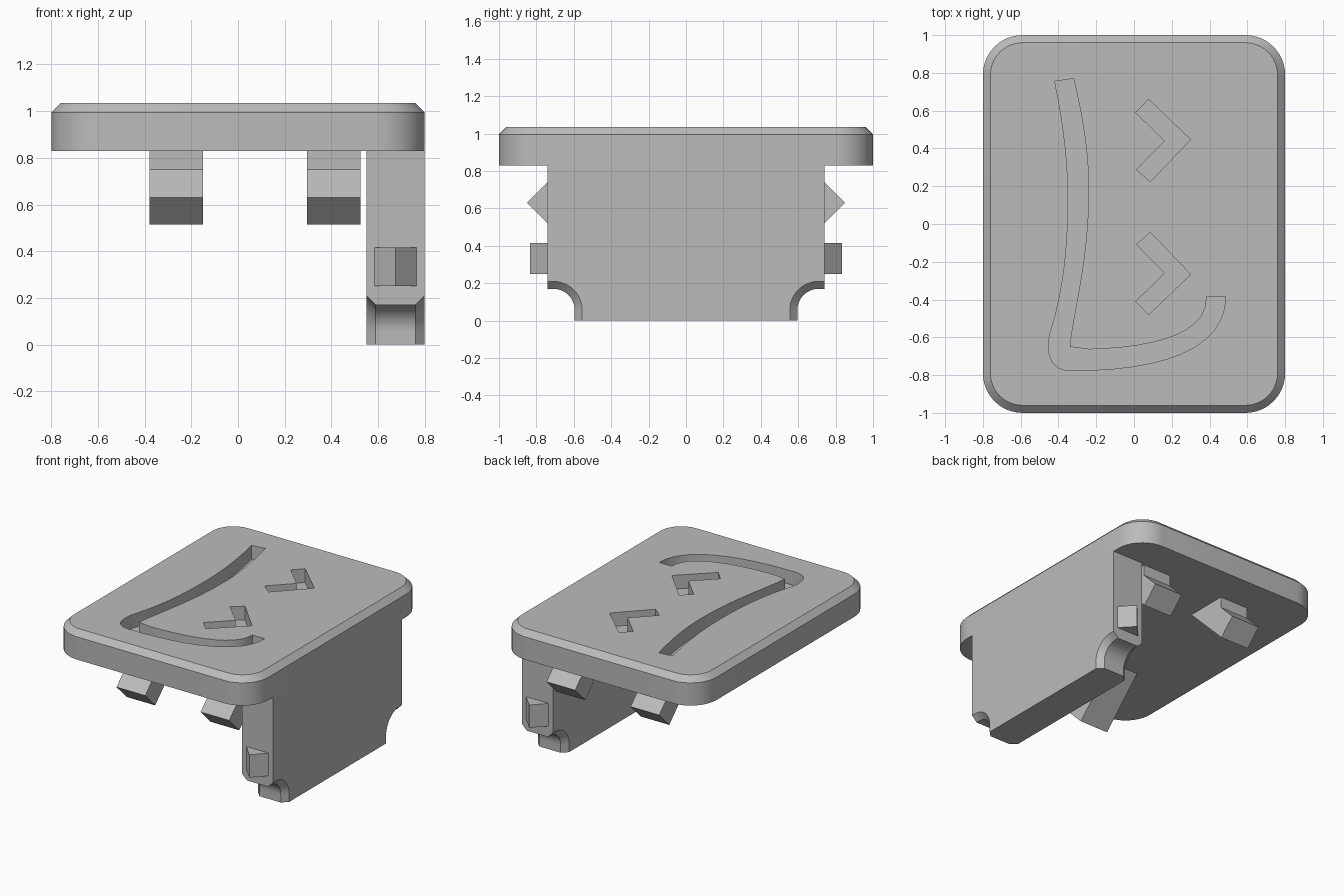
import bpy
import bmesh
from math import sin, cos, pi, radians
from mathutils import Vector
from mathutils.geometry import interpolate_bezier

cube = bpy.data.objects.get("Cube")
if cube:
    bpy.data.objects.remove(cube, do_unlink=True)

grey = bpy.data.materials.new("plain_grey")
grey.use_nodes = True
grey.diffuse_color = (0.5, 0.5, 0.5, 1)
grey.node_tree.nodes["Principled BSDF"].inputs["Base Color"].default_value = (0.5, 0.5, 0.5, 1)


def loft(name, rings):
    """Skin a closed solid through rings of matching points."""
    bm = bmesh.new()
    loops = [[bm.verts.new(p) for p in ring] for ring in rings]
    n = len(loops[0])
    for a, b in zip(loops, loops[1:]):
        for i in range(n):
            j = (i + 1) % n
            bm.faces.new((a[i], a[j], b[j], b[i]))
    bm.faces.new(loops[0][::-1])
    bm.faces.new(loops[-1])
    bmesh.ops.recalc_face_normals(bm, faces=bm.faces)
    mesh = bpy.data.meshes.new(name)
    bm.to_mesh(mesh)
    bm.free()
    mesh.materials.append(grey)
    obj = bpy.data.objects.new(name, mesh)
    bpy.context.collection.objects.link(obj)
    return obj


def prism_z(name, outline, z0, z1):
    return loft(name, [[(x, y, z) for x, y in outline] for z in (z0, z1)])


def prism_x(name, outline, x0, x1):
    return loft(name, [[(x, y, z) for y, z in outline] for x in (x0, x1)])


def bezier(*points):
    """Points along one cubic segment, without its end point."""
    p = [Vector((x, y, 0)) for x, y in points]
    return [(v.x, v.y) for v in interpolate_bezier(*p, 13)][:-1]


def select_only(obj):
    bpy.ops.object.select_all(action="DESELECT")
    obj.select_set(True)
    bpy.context.view_layer.objects.active = obj


# Top plate: rounded rectangle with a chamfered upper rim
TOP, UNDER, RIM = 1.035, 0.83, 0.04


def plate_ring(inset, z, radius=0.21):
    ring = []
    for k, (sx, sy) in enumerate([(1, 1), (-1, 1), (-1, -1), (1, -1)]):
        for i in range(13):
            a = (k + i / 12) * pi / 2
            r = radius - inset
            ring.append((sx * (0.8 - radius) + r * cos(a), sy * (1 - radius) + r * sin(a), z))
    return ring


plate = loft("top_plate", [plate_ring(0, UNDER), plate_ring(0, TOP - RIM), plate_ring(RIM, TOP)])

# Engraved mouth and two chevron eyes
mouth = (
    bezier((-0.42, 0.755), (-0.38, 0.57), (-0.355, 0.38), (-0.35, 0.2))
    + bezier((-0.35, 0.2), (-0.345, -0.1), (-0.37, -0.35), (-0.445, -0.58))
    + bezier((-0.445, -0.58), (-0.47, -0.7), (-0.43, -0.775), (-0.34, -0.775))
    + bezier((-0.34, -0.775), (0.15, -0.78), (0.485, -0.66), (0.485, -0.385))
    + [(0.485, -0.385)]
    + bezier((0.385, -0.385), (0.39, -0.61), (0.03, -0.665), (-0.325, -0.665))
    + bezier((-0.34, -0.65), (-0.33, -0.5), (-0.24, -0.2), (-0.24, 0.18))
    + bezier((-0.24, 0.18), (-0.24, 0.4), (-0.28, 0.6), (-0.32, 0.77))
    + [(-0.32, 0.77)]
)
eye = [(0.01, 0.59), (0.077, 0.66), (0.3, 0.447), (0.087, 0.225), (0.013, 0.288), (0.163, 0.44)]
eye_mirrored = [(x, 0.18 - y) for x, y in eye]
for outline in (mouth, eye, eye_mirrored):
    cutter = prism_z("engraving_cutter", outline, TOP - 0.1, TOP + 0.1)
    cutter.hide_render = True
    select_only(plate)
    mod = plate.modifiers.new("engrave", "BOOLEAN")
    mod.operation = "DIFFERENCE"
    mod.solver = "EXACT"
    mod.object = cutter
    bpy.ops.object.modifier_apply(modifier=mod.name)
    bpy.data.objects.remove(cutter, do_unlink=True)


# Side wall: scooped lower corners whose edges are chamfered
def wall_ring(x, grow):
    r = 0.115 + grow
    arc = [(0.74, 0.055 + r)]
    arc += [(0.71 - r * sin(i * pi / 24), 0.055 + r * cos(i * pi / 24)) for i in range(13)]
    half = [(0.74, UNDER)] + arc + [(0.71 - r, 0)]
    outline = half + [(-y, z) for y, z in reversed(half)]
    return [(x, y, z) for y, z in outline]


wall = loft("side_wall", [wall_ring(0.55, 0.04), wall_ring(0.59, 0),
                          wall_ring(0.76, 0), wall_ring(0.8, 0.04)])

# Clip hooks and wall nubs at both ends
hook = [(0.73, UNDER), (0.73, 0.75), (0.85, 0.63), (0.735, 0.515), (0.42, UNDER)]
nub = [(0.585, 0.74), (0.675, 0.835), (0.765, 0.74)]
for side, end in ((-1, "front"), (1, "back")):
    profile = [(side * y, z) for y, z in hook]
    prism_x(end + "_right_hook", profile, -0.38, -0.15)
    prism_x(end + "_left_hook", profile, 0.295, 0.525)
    prism_z(end + "_wall_nub", [(x, side * y) for x, y in nub], 0.25, 0.415)

for obj in (plate, wall):
    select_only(obj)
    bpy.ops.object.shade_smooth_by_angle(angle=radians(30))
